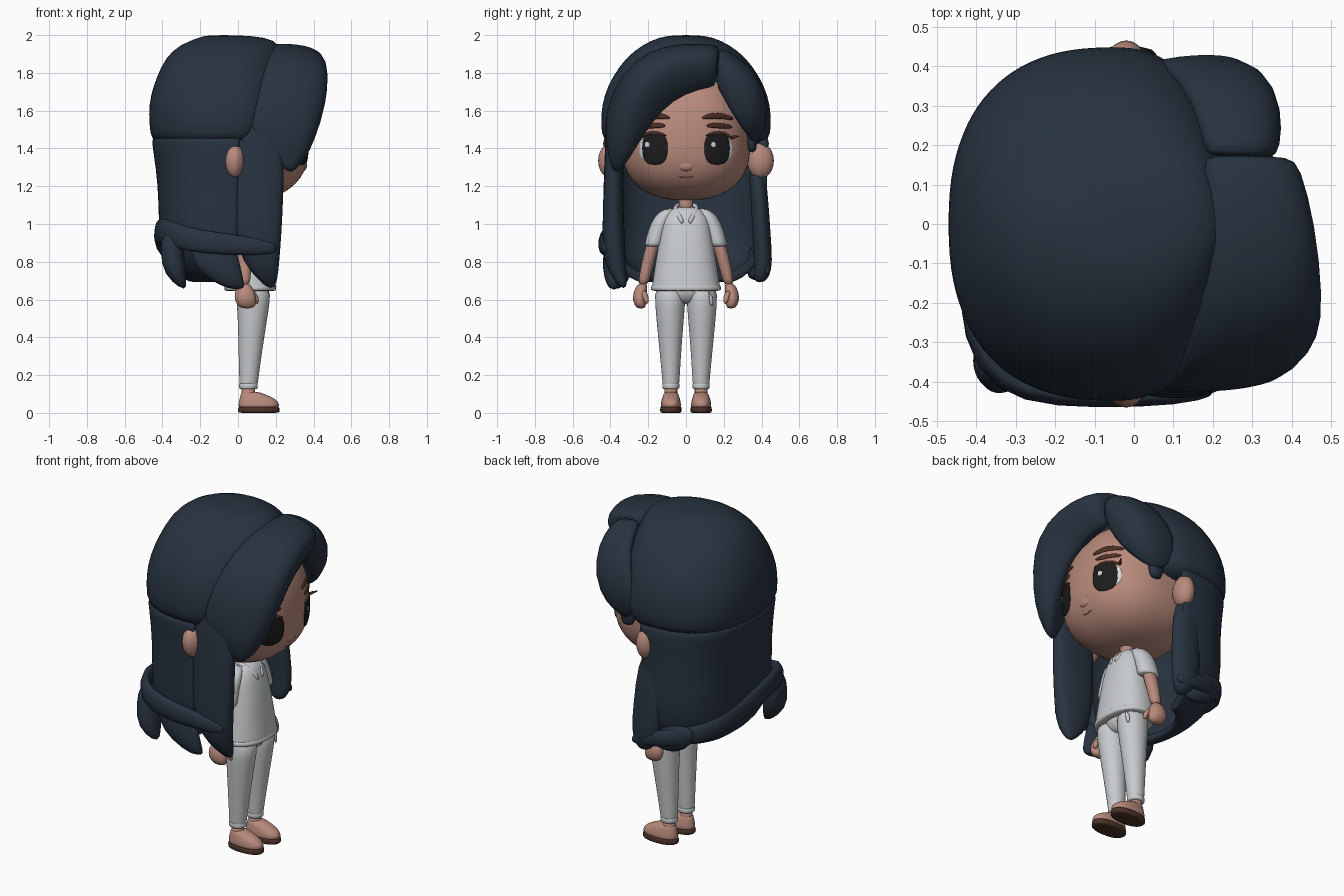
import bpy, bmesh
from math import sin, cos, pi, radians
from mathutils import Vector


def material(name, r, g, b):
    m = bpy.data.materials.new(name)
    m.diffuse_color = (r, g, b, 1)
    return m


HAIR = material("dark blue hair", .021, .033, .051)
SKIN = material("warm skin", .48, .255, .2)
CLOTH = material("light grey cloth", .58, .60, .62)
BROWN = material("brow brown", .075, .028, .018)
SOLE = material("sole brown", .07, .032, .022)
BLACK = material("eye black", .012, .012, .013)
WHITE = material("eye white", .65, .7, .75)
LIP = material("lip line", .32, .14, .11)


def loft(name, rings, mat, closed=True, caps=True, sub=1, solid=0):
    """Skin a list of point rings into one smooth object."""
    bm = bmesh.new()
    vs = [[bm.verts.new(p) for p in r] for r in rings]
    n = len(vs[0])
    for a, b in zip(vs, vs[1:]):
        for i in range(n if closed else n - 1):
            j = (i + 1) % n
            bm.faces.new((a[i], a[j], b[j], b[i]))
    if caps and closed:
        bm.faces.new(vs[0])
        bm.faces.new(vs[-1])
    bmesh.ops.recalc_face_normals(bm, faces=bm.faces)
    me = bpy.data.meshes.new(name)
    bm.to_mesh(me)
    bm.free()
    me.materials.append(mat)
    for f in me.polygons:
        f.use_smooth = True
    ob = bpy.data.objects.new(name, me)
    bpy.context.collection.objects.link(ob)
    if solid:
        m = ob.modifiers.new("thickness", 'SOLIDIFY')
        m.thickness, m.offset = solid, -1
    if sub:
        ob.modifiers.new("smooth", 'SUBSURF').levels = sub
        ob.modifiers["smooth"].render_levels = sub
    return ob


def spow(v, e):
    return abs(v) ** e * (1 if v >= 0 else -1)


def stack(name, levels, mat, p=2, n=16, sub=1):
    """Horizontal oval sections: (x, y, z, x radius, y radius)."""
    rings = [[(x + rx * spow(cos(2 * pi * i / n), 2 / p),
               y + ry * spow(sin(2 * pi * i / n), 2 / p), z) for i in range(n)]
             for x, y, z, rx, ry in levels]
    return loft(name, rings, mat, sub=sub)


def sweep(name, path, mat, n=8, sub=1):
    """Sweep an upright oval along a path: (x, y, z, half width, half height)."""
    pts = [Vector(p[:3]) for p in path]
    rings = []
    for i, p in enumerate(path):
        t = pts[min(i + 1, len(pts) - 1)] - pts[max(i - 1, 0)]
        side = t.cross(Vector((0, 0, 1))).normalized()
        rings.append([pts[i] + side * p[3] * cos(2 * pi * k / n)
                      + Vector((0, 0, p[4] * sin(2 * pi * k / n))) for k in range(n)])
    return loft(name, rings, mat, sub=sub)


def ball(name, c, r, mat):
    lv = [(c[0], c[1], c[2] - r[2] * cos(pi * i / 12), r[0] * sin(pi * i / 12) + 1e-4,
           r[1] * sin(pi * i / 12) + 1e-4) for i in range(13)]
    return stack(name, lv, mat, n=24, sub=0)


# Head: squarish ovoid, flatter below
P, CX, CZ, A, B = 2.4, .03, 1.42, .345, .34


def shrink(z):
    return max(0, 1 - abs((z - CZ) / (.42 if z > CZ else .295)) ** P) ** (1 / P)


def face_x(y, z):
    return CX + A * max(.001, shrink(z) ** P - abs(y / B) ** P) ** (1 / P)


levels = []
for i in range(25):
    c = -cos(pi * i / 24)
    z = CZ + c * (.42 if c > 0 else .295)
    levels.append((CX, 0, z, A * shrink(z) + 1e-4, B * shrink(z) + 1e-4))
stack("head", levels, SKIN, p=P, n=48, sub=0)
ball("nose", (face_x(0, 1.31) - .016, 0, 1.31), (.02, .045, .03), SKIN)


def patch(name, y, z, ry, rz, mat, off, p=2.6):
    """Thin painted plate that follows the face."""
    rings = []
    for k in range(8, -1, -1):
        f = k / 8 + .001
        ring = []
        for i in range(28):
            yy = y + ry * f * spow(cos(2 * pi * i / 28), 2 / p)
            zz = z + rz * f * spow(sin(2 * pi * i / 28), 2 / p)
            ring.append((face_x(yy, zz) + off, yy, zz))
        rings.append(ring)
    rings.insert(0, [(x - .004, yy, zz) for x, yy, zz in rings[0]])
    loft(name, rings, mat, caps=False, sub=0)


def bar(name, pts, mat, off=.004):
    """Thin hair-like bar lying on the face: (y, z, half height)."""
    sweep(name, [(face_x(y, z) + off, y, z, .008, h) for y, z, h in pts], mat)


for s in (-1, 1):
    patch("eye_white", s * .19, 1.395, .057, .062, WHITE, .003)
    patch("eye_pupil", s * .165, 1.4, .067, .087, BLACK, .006)
    patch("eye_glint", .145 if s > 0 else -.205, 1.42, .012, .014, WHITE, .008)
    bar("brow", [(s * .08, 1.56, .008), (s * .14, 1.575, .019), (s * .2, 1.572, .018),
                 (s * .255, 1.555, .009)], BROWN)
    bar("eyelid_crease", [(s * .105, 1.52, .01), (s * .17, 1.523, .018),
                          (s * .25, 1.512, .012)], BROWN)
    bar("lash_line", [(s * .1, 1.465, .005), (s * .15, 1.487, .009), (s * .21, 1.48, .011),
                      (s * .25, 1.45, .008)], BROWN)
    sweep("lash_tip", [(face_x(.24, 1.455), s * .235, 1.455, .01, .012),
                       (face_x(.25, 1.46) + .02, s * .26, 1.462, .008, .008),
                       (face_x(.25, 1.46) + .04, s * .285, 1.465, .002, .002)], BROWN)
    ball("ear", (-.02, s * .395, 1.335), (.055, .07, .095), SKIN)
bar("mouth", [(-.04, 1.255, .002), (-.02, 1.245, .004), (.02, 1.245, .004),
              (.04, 1.255, .002)], LIP, -.005)

# Neck, shirt and collar
stack("neck", [(.05, 0, 1.0, .038, .038), (.05, 0, 1.2, .038, .038)], SKIN, sub=0)
stack("shirt", [(.065, 0, .645, .13, .178), (.065, 0, .65, .138, .185),
                (.065, 0, .68, .135, .18), (.062, 0, .78, .125, .165),
                (.06, 0, .88, .115, .148), (.055, 0, 1.0, .098, .13),
                (.05, 0, 1.06, .08, .11), (.05, 0, 1.095, .05, .055)], CLOTH, p=2.3, n=24)
stack("shirt_hem", [(.065, 0, .645, .135, .182), (.065, 0, .648, .139, .188),
                    (.065, 0, .676, .139, .186), (.065, 0, .68, .13, .178)], CLOTH, p=2.3, n=24)

for s in (-1, 1):
    sweep("collar", [(-.02, s * .02, 1.1, .012, .02), (.03, s * .06, 1.085, .016, .025),
                     (.105, s * .055, 1.06, .016, .03), (.155, s * .012, 1.005, .012, .02)], CLOTH)
    stack("sleeve", [(.045, s * .08, 1.085, .04, .03), (.045, s * .12, 1.045, .06, .05),
                     (.04, s * .15, .965, .063, .052), (.04, s * .17, .89, .068, .052),
                     (.04, s * .17, .88, .06, .045)], CLOTH)
    stack("arm", [(.04, s * .165, .93, .042, .035), (.035, s * .19, .84, .04, .036),
                  (.035, s * .215, .74, .034, .032), (.035, s * .228, .67, .03, .027)], SKIN)
    stack("hand", [(.035, s * .228, .69, .03, .026), (.035, s * .243, .64, .055, .038),
                   (.04, s * .247, .59, .06, .037), (.05, s * .237, .55, .04, .024)], SKIN)
    stack("thumb", [(.07, s * .225, .65, .018, .016), (.095, s * .212, .61, .018, .016),
                    (.1, s * .208, .575, .01, .01)], SKIN)
    # Trousers, cuffs, feet
    stack("trouser_leg", [(.08, s * .085, .68, .1, .085), (.082, s * .084, .58, .088, .082),
                          (.07, s * .084, .4, .07, .065), (.058, s * .08, .2, .053, .048),
                          (.055, s * .08, .13, .048, .044), (.055, s * .08, .125, .04, .036)], CLOTH)
    stack("trouser_cuff", [(.055, s * .08, .125, .046, .042), (.055, s * .08, .13, .051, .047),
                           (.055, s * .08, .155, .051, .047), (.055, s * .08, .16, .046, .043)], CLOTH)
    stack("ankle", [(.055, s * .08, .05, .036, .034), (.055, s * .08, .15, .036, .034)], SKIN, sub=0)
    stack("shoe", [(.11, s * .08, .025, .105, .052), (.11, s * .08, .035, .11, .055),
                   (.11, s * .08, .06, .108, .053), (.095, s * .08, .085, .085, .045),
                   (.06, s * .08, .115, .045, .036)], SKIN, p=2.3)
    stack("sole", [(.11, s * .08, 0, .108, .055), (.11, s * .08, .002, .112, .058),
                   (.11, s * .08, .03, .112, .058), (.11, s * .08, .034, .105, .053)], SOLE, p=2.3)
sweep("drawstring", [(.16, .12, .65, .006, .012), (.16, .125, .6, .01, .04),
                     (.15, .145, .59, .008, .03)], CLOTH)
stack("trouser_seat", [(.08, 0, .7, .1, .14), (.08, 0, .62, .085, .1),
                       (.08, 0, .575, .05, .05)], CLOTH)


# Hair cap and back curtain
def hair_ring(z, xb, xf, ry, gap, p, n=49):
    """Rounded-square arc open toward the face by gap degrees on each side."""
    r = []
    for i in range(n):
        t = radians(gap) + (2 * pi - 2 * radians(gap)) * i / (n - 1)
        c = spow(cos(t), 2 / p)
        half = (xf + .05) if c > 0 else (-.05 - xb)
        r.append((-.05 + c * half, spow(sin(t), 2 / p) * ry, z))
    return r


# Levels: (z, back x, front x, half width, front opening in degrees, squareness)
crown = [(2.0, -.16, -.02, .06, 0, 2), (1.99, -.2, .16, .14, 0, 2), (1.95, -.31, .22, .23, 0, 2),
         (1.88, -.385, .24, .32, 0, 2.1), (1.78, -.43, .25, .39, 0, 2.2),
         (1.68, -.465, .25, .435, 0, 2.3), (1.58, -.474, .23, .452, 0, 2.4),
         (1.48, -.465, .2, .447, 0, 2.5), (1.41, -.452, .13, .437, 0, 2.5)]
ob = loft("hair_crown", [hair_ring(*v)[:-1] for v in crown], HAIR)
curtain = [(1.46, -.461, .15, .444, 76, 2.5), (1.4, -.45, .15, .436, 76, 2.5),
           (1.2, -.422, .1, .427, 76, 2.6), (1.0, -.42, .1, .43, 76, 2.7),
           (.87, -.41, .1, .42, 76, 2.6), (.78, -.375, .1, .375, 84, 2.4),
           (.71, -.3, .1, .3, 95, 2.2), (.68, -.22, .1, .22, 100, 2)]
loft("hair_back_curtain", [hair_ring(*v) for v in curtain], HAIR, closed=False, solid=.05)


def fringe(name, stations, tip):
    """Swept lock: each section bulges from its upper edge U past F to its lower edge L."""
    rs = []
    for v in stations:
        u, f, l = Vector(v[:3]), Vector(v[3:6]), Vector(v[6:])
        r = [u * (1 - k) ** 2 + f * 2 * k * (1 - k) + l * k * k for k in (i / 7 for i in range(8))]
        m = (u + l) / 2
        r += [l - Vector((.05, 0, 0)), m - Vector((.04, 0, 0))]
        rs.append(r)
    t = Vector(tip)
    rs.append([t + (p - t) * .12 for p in rs[-1]])
    loft(name, rs, HAIR)


fringe("large_fringe", [
    (.16, .18, 1.94, .51, .18, 1.95, .35, .16, 1.73),
    (.15, .16, 1.95, .56, .15, 1.97, .36, .14, 1.72),
    (.14, 0, 1.96, .64, 0, 2.0, .37, 0, 1.695),
    (.12, -.19, 1.93, .68, -.24, 1.95, .38, -.13, 1.6),
    (.08, -.35, 1.8, .67, -.34, 1.84, .38, -.22, 1.47),
    (.03, -.43, 1.62, .58, -.42, 1.63, .365, -.275, 1.38),
    (.02, -.43, 1.45, .45, -.46, 1.42, .34, -.32, 1.31)], (.27, -.38, 1.26))
fringe("small_fringe", [
    (.16, .17, 1.93, .42, .17, 1.95, .33, .16, 1.72),
    (.16, .2, 1.93, .46, .2, 1.94, .34, .18, 1.7),
    (.12, .32, 1.86, .48, .37, 1.88, .34, .23, 1.6),
    (.05, .41, 1.72, .43, .48, 1.73, .32, .29, 1.51),
    (0, .42, 1.55, .33, .48, 1.54, .24, .335, 1.45)], (.13, .37, 1.42))
stack("sideburn", [(.13, .345, 1.5, .06, .03), (.14, .35, 1.44, .05, .028),
                   (.14, .35, 1.375, .035, .022)], HAIR)

# Long side strands, lower locks and the band of hair wrapped round the back
stack("left_strand", [(.1, -.36, 1.6, .1, .05), (.11, -.38, 1.45, .135, .05),
                      (.11, -.385, 1.2, .135, .052), (.105, -.385, .95, .128, .06),
                      (.12, -.38, .8, .1, .06), (.16, -.345, .7, .05, .035),
                      (.175, -.33, .66, .015, .012)], HAIR, p=2.5)
stack("right_strand", [(-.08, .37, 1.3, .07, .04), (-.04, .385, 1.2, .085, .048),
                       (-.03, .4, .95, .095, .048), (-.02, .41, .8, .09, .05),
                       (-.01, .4, .72, .06, .045), (0, .39, .69, .02, .02)], HAIR)
stack("back_corner_lock", [(-.35, -.34, .97, .05, .06), (-.35, -.345, .85, .065, .08),
                           (-.335, -.36, .73, .06, .08), (-.285, -.36, .655, .015, .02)], HAIR)
stack("lower_side_lock", [(-.14, -.39, .92, .12, .04), (-.12, -.395, .8, .13, .05),
                          (-.07, -.39, .71, .1, .045), (0, -.38, .65, .04, .025)], HAIR)
stack("lower_right_lock", [(-.2, .375, .9, .12, .04), (-.18, .365, .78, .13, .05),
                           (-.12, .36, .7, .06, .03)], HAIR)
sweep("wrapped_band", [(.21, -.42, .87, .015, .03), (.12, -.435, .88, .028, .05),
                       (-.1, -.44, .895, .03, .065), (-.28, -.43, .92, .03, .07),
                       (-.38, -.36, .96, .035, .075), (-.425, -.2, .97, .028, .07),
                       (-.42, .05, .91, .024, .065), (-.38, .27, .86, .026, .06),
                       (-.25, .405, .82, .028, .06), (0, .435, .77, .025, .05),
                       (.06, .43, .75, .01, .02)], HAIR)
